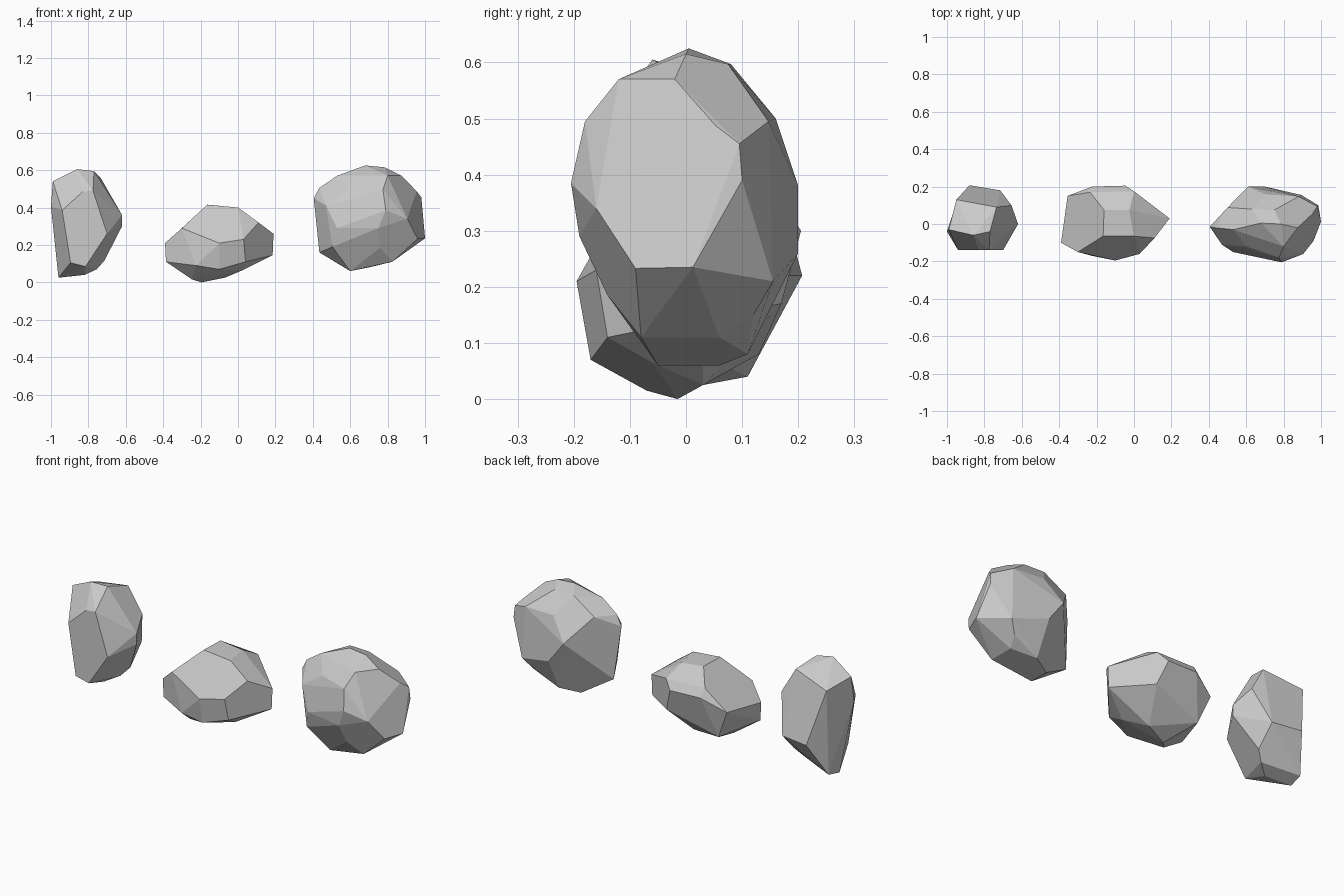
import bpy, bmesh, math


def rock(name, corners):
    """Chiselled stone: convex hull of its corners, near-flat facets merged."""
    bm = bmesh.new()
    for c in corners:
        bm.verts.new(c)
    hull = bmesh.ops.convex_hull(bm, input=bm.verts[:])
    loose = {v for v in hull["geom_interior"] + hull["geom_unused"]
             if isinstance(v, bmesh.types.BMVert)}
    bmesh.ops.delete(bm, geom=list(loose), context='VERTS')
    bmesh.ops.dissolve_limit(bm, angle_limit=math.radians(9),
                             verts=bm.verts[:], edges=bm.edges[:])
    bmesh.ops.recalc_face_normals(bm, faces=bm.faces[:])
    mesh = bpy.data.meshes.new(name)
    bm.to_mesh(mesh)
    bm.free()
    obj = bpy.data.objects.new(name, mesh)
    bpy.context.collection.objects.link(obj)
    return obj


# Tall narrow stone on the left
rock("tall_rock", [
    # crown
    (-.99, -.03, .54), (-.86, -.06, .605), (-.77, -.04, .595),
    (-.735, .09, .56), (-.95, .13, .51),
    # upright front facet
    (-.83, -.14, .485), (-.775, -.14, .49), (-.94, -.14, .385),
    (-.70, -.14, .26), (-.815, -.14, .085), (-.895, -.14, .105),
    # sides and back
    (-1, -.04, .405), (-.62, 0, .36), (-.62, 0, .30),
    (-.655, .10, .42), (-.715, .18, .22), (-.88, .207, .22),
    # foot
    (-.96, .03, .025), (-.95, .11, .04), (-.82, 0, .04),
    (-.755, .05, .07), (-.715, .08, .115),
])

# Low wide stone in the middle
rock("low_rock", [
    # top facet
    (-.165, -.065, .415), (0, -.065, .40), (-.16, .075, .415), (-.025, .075, .40),
    # shoulder
    (-.30, -.15, .29), (-.10, -.195, .21), (.03, -.16, .23), (.11, -.075, .32),
    (.19, .03, .26), (0, .175, .345), (-.045, .205, .30), (-.225, .20, .305),
    (-.235, .17, .35), (-.355, .15, .24), (-.39, -.10, .21),
    # underside
    (-.385, -.10, .11), (-.225, -.17, .09), (-.10, -.17, .07), (.04, -.14, .11),
    (.185, .03, .145), (0, .17, .17), (-.29, .13, .08), (.025, -.06, .065),
    (-.07, .03, .025), (-.195, -.015, 0), (-.245, -.07, .015),
])

# Big round stone on the right
rock("round_rock", [
    # crown
    (.68, .005, .625), (.785, .0, .615), (.75, .075, .597), (.63, .08, .597),
    (.53, -.03, .57), (.80, -.12, .57), (.875, -.02, .57), (.60, -.12, .50),
    (.775, -.18, .495),
    # right side
    (.955, .053, .487), (.98, .095, .455), (.985, .10, .39), (.905, -.16, .34),
    (1, .0125, .235), (.96, -.09, .233), (.895, .155, .21),
    # back
    (.70, .16, .50), (.88, .147, .495), (.61, .20, .38), (.70, .20, .26), (.50, .088, .515),
    # left and front
    (.405, -.015, .45), (.435, -.02, .505), (.47, -.11, .41), (.53, -.15, .29),
    (.79, -.205, .385), (.75, -.19, .29), (.505, -.12, .19), (.76, -.14, .185),
    # underside
    (.435, .01, .16), (.60, -.05, .06), (.60, .06, .06), (.70, .11, .08),
    (.825, .06, .11), (.825, -.08, .11), (.85, .12, .15),
])
